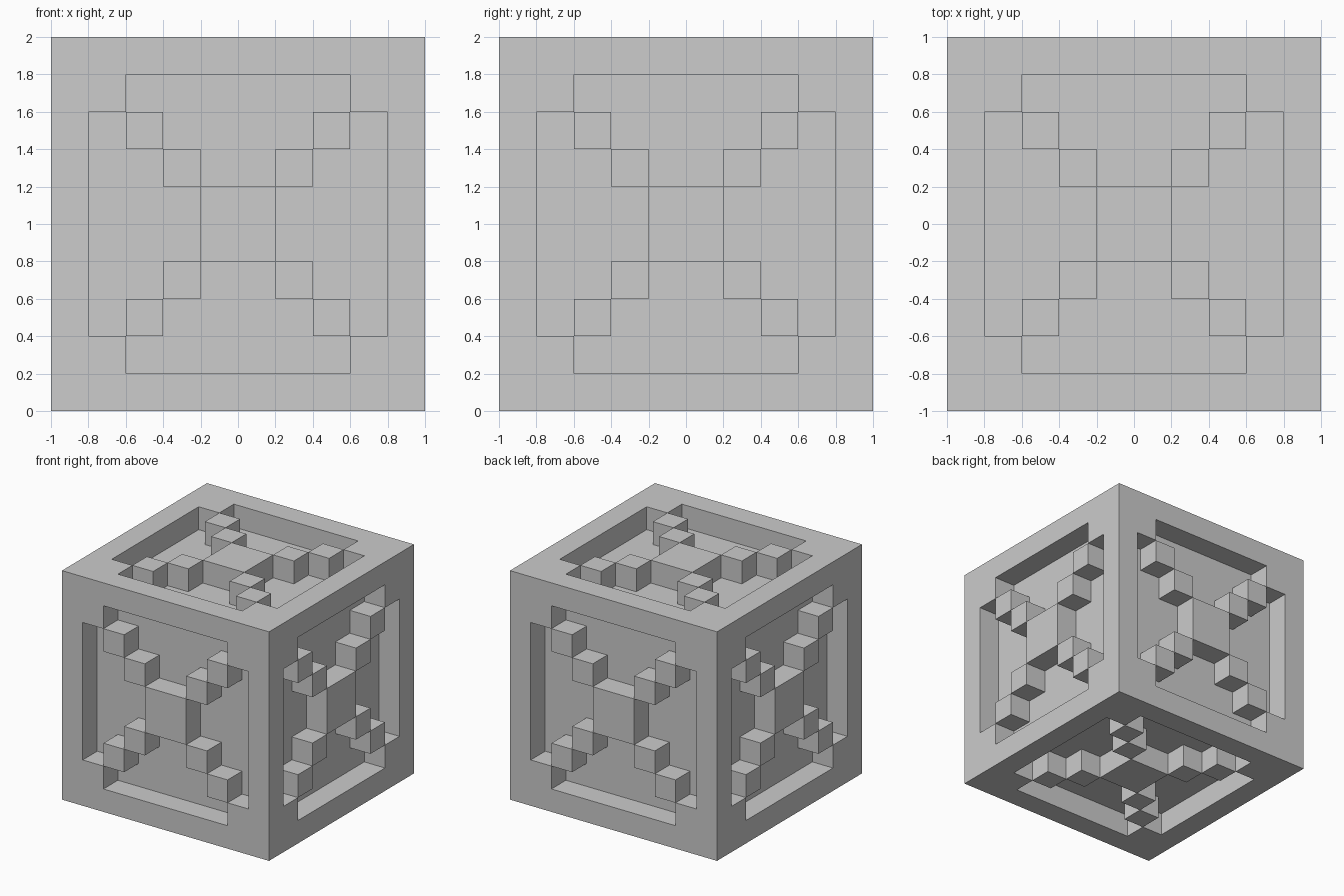
import bpy
import bmesh
from mathutils import Vector

SIZE = 2.0      # edge length of the block
CELLS = 10      # square cells along each edge
STEP = SIZE / CELLS

default = bpy.data.objects.get("Cube")
if default:
    bpy.data.objects.remove(default, do_unlink=True)

# Single plain colour
grey = bpy.data.materials.new("light_grey")
grey.use_nodes = True
colour = (0.604, 0.604, 0.604, 1.0)
grey.diffuse_color = colour
grey.node_tree.nodes["Principled BSDF"].inputs["Base Color"].default_value = colour


def petal_key(face):
    """Return (axis, side, direction) of the recess a cell belongs to, or None."""
    normal, centre = face.normal, face.calc_center_median()
    axis = max(range(3), key=lambda i: abs(normal[i]))
    u, v = [i for i in range(3) if i != axis]
    a, b = abs(centre[u]), abs(centre[v])
    on_diagonal = abs(a - b) < STEP / 2
    in_ring = STEP < max(a, b) < SIZE / 2 - STEP
    if on_diagonal or not in_ring:
        return None
    main = u if a > b else v
    return axis, normal[axis] > 0, main, centre[main] > 0


# Solid block divided into square cells
bm = bmesh.new()
bmesh.ops.create_cube(bm, size=SIZE)
bmesh.ops.subdivide_edges(bm, edges=bm.edges[:], cuts=CELLS - 1, use_grid_fill=True)
bm.normal_update()

# Four stepped recesses on every side, leaving the frame, cross and centre raised
petals = {}
for face in bm.faces:
    key = petal_key(face)
    if key:
        petals.setdefault(key, []).append(face)

for (axis, positive, _, _), faces in petals.items():
    inward = Vector((0, 0, 0))
    inward[axis] = -STEP if positive else STEP
    sunk = bmesh.ops.extrude_face_region(bm, geom=faces)["geom"]
    verts = [g for g in sunk if isinstance(g, bmesh.types.BMVert)]
    bmesh.ops.translate(bm, verts=verts, vec=inward)
    # Open the recess by removing the cells that covered it
    covers = [f for f in faces if f.is_valid]
    bmesh.ops.delete(bm, geom=covers, context='FACES')

bm.normal_update()
mesh = bpy.data.meshes.new("carved_block")
bm.to_mesh(mesh)
bm.free()
mesh.materials.append(grey)

block = bpy.data.objects.new("carved_block", mesh)
block.location.z = SIZE / 2
bpy.context.collection.objects.link(block)
